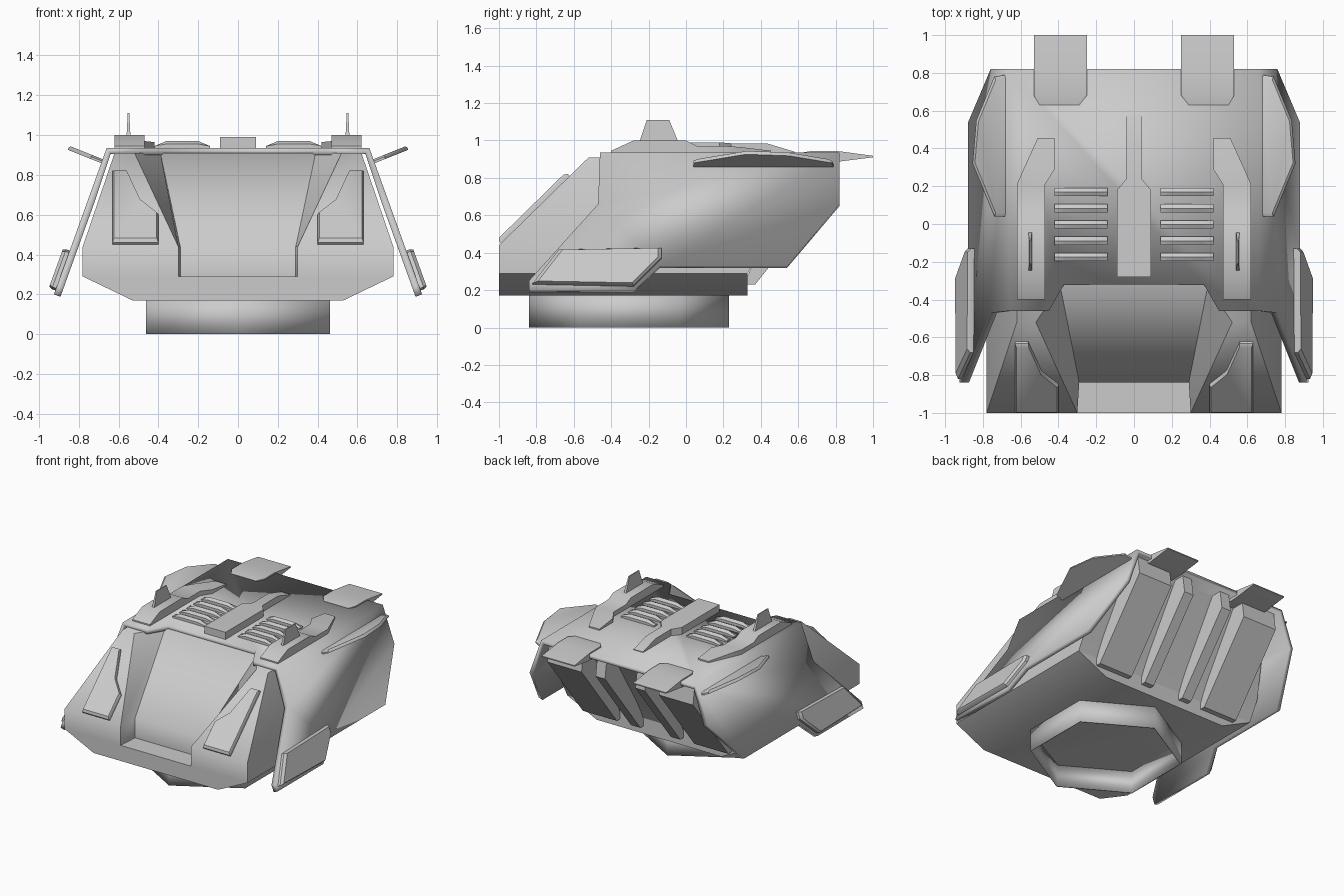
import bpy, bmesh, math
from mathutils import Vector

if "Cube" in bpy.data.objects:
    bpy.data.objects.remove(bpy.data.objects["Cube"], do_unlink=True)

grey = bpy.data.materials.new("plain grey")
grey.use_nodes = True
grey.diffuse_color = (0.6, 0.6, 0.6, 1)
grey.node_tree.nodes["Principled BSDF"].inputs["Base Color"].default_value = (0.6, 0.6, 0.6, 1)


def finish(obj, angle=35):
    obj.data.materials.clear()
    obj.data.materials.append(grey)
    bpy.ops.object.select_all(action='DESELECT')
    obj.select_set(True)
    bpy.context.view_layer.objects.active = obj
    bpy.ops.object.shade_smooth_by_angle(angle=math.radians(angle))
    return obj


def to_object(name, bm, angle=35, fix_normals=True):
    if fix_normals:
        bmesh.ops.recalc_face_normals(bm, faces=bm.faces)
    mesh = bpy.data.meshes.new(name)
    bm.to_mesh(mesh)
    bm.free()
    obj = bpy.data.objects.new(name, mesh)
    bpy.context.collection.objects.link(obj)
    return finish(obj, angle)


def loft(name, rings, angle=35):
    """Closed solid through rings of equal point count."""
    bm = bmesh.new()
    loops = [[bm.verts.new(p) for p in ring] for ring in rings]
    n = len(loops[0])
    for a, b in zip(loops, loops[1:]):
        for i in range(n):
            j = (i + 1) % n
            bm.faces.new((a[i], a[j], b[j], b[i]))
    bm.faces.new(loops[0])
    bm.faces.new(loops[-1])
    return to_object(name, bm, angle)


def mirror(rings):
    return [[(-x, y, z) for x, y, z in ring] for ring in rings]


def pair(name, rings):
    loft("left_" + name, rings)
    loft("right_" + name, mirror(rings))


def plate(pts, offset, shrink=1.0, sink=0.0):
    """Rings of a flat plate raised along an offset, its top scaled inward."""
    pts = [Vector(p) for p in pts]
    offset = Vector(offset)
    mid = sum(pts, Vector()) / len(pts)
    base = [p - offset * sink for p in pts]
    wall = [p + offset * 0.55 for p in pts]
    top = [mid + (p - mid) * shrink + offset for p in pts]
    return [base, wall, top]


def ridge(stations):
    """Rings of a box section running along y: y, x0, x1, z0, z1."""
    return [[(a, y, b), (c, y, b), (c, y, d), (a, y, d)] for y, a, c, b, d in stations]


# Hull: stacked outlines with a recessed nose
# z, recess inner x, recess outer x, side x, recess y, front y, back y
levels = [
    (0.17, 0.29, 0.30, 0.53, -1.0, -1.0, 0.33),
    (0.29, 0.29, 0.30, 0.78, -1.0, -1.0, 0.33),
    (0.29, 0.29, 0.30, 0.78, -0.84, -1.0, 0.33),
    (0.44, 0.29, 0.30, 0.78, -0.84, -1.0, 0.41),
    (0.91, 0.39, 0.52, 0.62, -0.33, -0.52, 0.70),
]
hull_rings = []
for z, xi, xo, xs, yr, yf, yb in levels:
    half = [(xi, yr, z), (xo, yf, z), (xs, yf, z), (xs, yb, z)]
    hull_rings.append(half + [(-x, y, h) for x, y, h in reversed(half)])
loft("hull", hull_rings, 50)

# Hexagonal mounting ring, open below
bpy.ops.mesh.primitive_cylinder_add(vertices=6, radius=0.535, depth=0.18,
                                    end_fill_type='NOTHING', location=(0, -0.305, 0.09))
ring = bpy.context.object
ring.name = "mounting_ring"
ring.modifiers.new("wall", 'SOLIDIFY').thickness = 0.01
finish(ring, 35)

# Armour shell: roof sheet and two sloped sides
TOP = 0.935


def side_x(z):
    return 0.66 + 0.36 * (TOP - z)


bm = bmesh.new()
roof_half = [(0.37, -0.32), (0.45, -0.46), (0.66, -0.46), (0.66, 0.82)]
roof = [(x, y, TOP) for x, y in roof_half]
roof += [(-x, y, h) for x, y, h in reversed(roof)]
bm.faces.new([bm.verts.new(p) for p in roof])
outline = [(-0.84, 0.2), (-0.28, 0.2), (-0.14, 0.33), (0.54, 0.33), (0.82, 0.66),
           (0.82, TOP), (-0.46, TOP), (-0.47, 0.66), (-0.84, 0.25)]
side = [(side_x(z), y, z) for y, z in outline]
bm.faces.new([bm.verts.new(p) for p in side])
bm.faces.new([bm.verts.new((-x, y, z)) for x, y, z in reversed(side)])
bmesh.ops.remove_doubles(bm, verts=bm.verts, dist=0.001)
shell = to_object("armour_shell", bm, 35, False)
solid = shell.modifiers.new("thickness", 'SOLIDIFY')
solid.thickness = 0.035
solid.offset = -1

# Lower side plates lying on the armour
out = Vector((1, 0, 0.36)).normalized()
low = [(-0.82, 0.23), (-0.28, 0.22), (-0.13, 0.37), (-0.13, 0.42), (-0.68, 0.41)]
pair("side_plate", plate([(side_x(z), y, z) for y, z in low], out * 0.035, 0.93, 0.3))

# Upper winglets
wing = [(0.68, 0.04), (0.74, 0.04), (0.855, 0.32), (0.835, 0.55), (0.74, 0.78), (0.68, 0.79)]
pair("winglet", plate([(x, y, 0.86 + 0.4 * (x - 0.69)) for x, y in wing],
                      (-0.008, 0, 0.02), 0.95))

# Front lamp covers on the sloping nose
lamp = [(0.40, 0.45), (0.63, 0.45), (0.63, 0.81), (0.56, 0.81), (0.49, 0.66), (0.40, 0.59)]
pair("lamp_cover", plate([(x, -1 + 1.02 * (z - 0.44), z) for x, z in lamp],
                         (0, -0.02, 0.02), 0.93, 0.5))

# Roof spine and the bent side ducts
loft("roof_spine", ridge([(y, -w, w, 0.92, z) for y, w, z in (
    (-0.28, 0.09, 0.99), (0.18, 0.09, 0.99), (0.24, 0.04, 0.985),
    (0.43, 0.04, 0.985), (0.58, 0.04, 0.94))]))
pair("roof_duct", ridge([(y, a, b, 0.92, z) for y, a, b, z in (
    (-0.40, 0.47, 0.62, 0.945), (-0.28, 0.47, 0.62, 1.0), (0.0, 0.47, 0.62, 1.0),
    (0.06, 0.47, 0.62, 0.97), (0.21, 0.47, 0.62, 0.97),
    (0.29, 0.42, 0.585, 0.965), (0.455, 0.42, 0.51, 0.945))]))

# Antenna blades on the ducts
pair("antenna_blade", [[(0.55 - w, a, z), (0.55 + w, a, z), (0.55 + w, b, z), (0.55 - w, b, z)]
                       for z, w, a, b in ((0.99, 0.01, -0.25, -0.04), (1.11, 0.004, -0.21, -0.09))])

# Louvre slats between spine and ducts
for i in range(5):
    y = -0.175 + 0.086 * i
    pair("louvre_%d" % (i + 1), [
        [(0.14, y + d, 0.92), (0.42, y + d, 0.92), (0.42, y + d, 0.945),
         (0.36, y + d, h), (0.20, y + d, h), (0.14, y + d, 0.945)]
        for d, h in ((-0.022, 0.955), (0, 0.97), (0.022, 0.955))])

# Rear tail flaps
pair("tail_flap", ridge([(0.63, 0.29, 0.50, 0.90, 0.937), (0.68, 0.25, 0.53, 0.885, 0.945),
                         (0.80, 0.25, 0.53, 0.885, 0.945), (1.0, 0.25, 0.53, 0.91, 0.918)]))

# Rear vanes under the roof overhang
vane = [(0.31, 0.23), (0.37, 0.23), (0.80, 0.77), (0.78, 0.91), (0.6, 0.91)]
for name, x0, x1 in (("wide_vane", 0.33, 0.62), ("narrow_vane", 0.13, 0.21)):
    pair(name, [[(x, y, z) for y, z in vane] for x in (x0, x1)])
